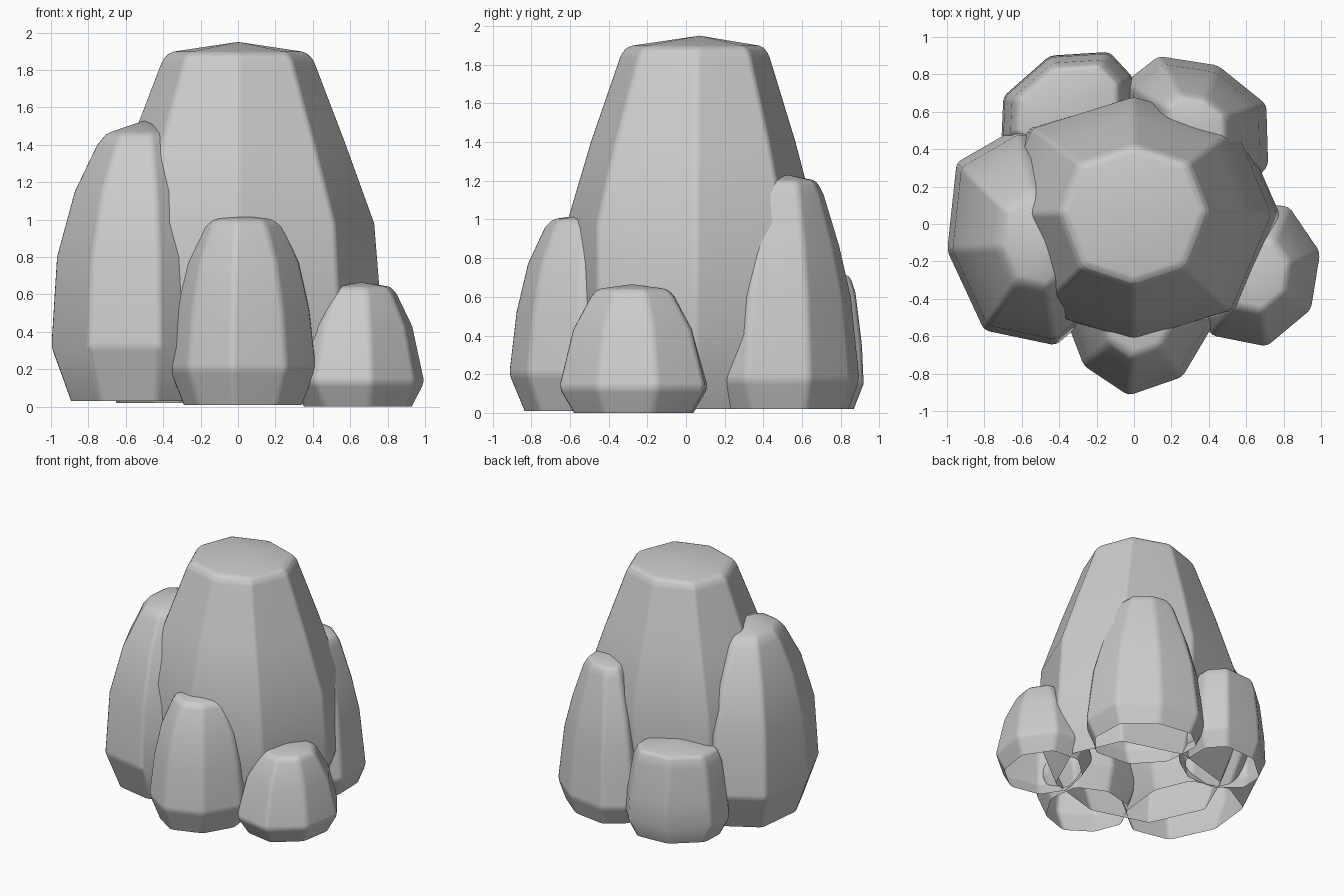
import bpy, bmesh


def rock(name, outline, pivot, levels, apex):
    """Open-bottomed faceted rock: an outline scaled about a pivot at each level."""
    bm = bmesh.new()
    px, py = pivot
    rings = []
    for z, sx, *rest in levels:
        sy = rest[0] if rest else sx
        rings.append([bm.verts.new((px + (x - px) * sx, py + (y - py) * sy, z))
                      for x, y in outline])
    n = len(outline)
    for low, high in zip(rings, rings[1:]):
        for i in range(n):
            j = (i + 1) % n
            bm.faces.new((low[i], low[j], high[j], high[i]))
    tip = bm.verts.new((px, py, apex))
    for i in range(n):
        bm.faces.new((rings[-1][i], rings[-1][(i + 1) % n], tip))
    mesh = bpy.data.meshes.new(name)
    bm.to_mesh(mesh)
    bm.free()
    obj = bpy.data.objects.new(name, mesh)
    bpy.context.collection.objects.link(obj)
    # worn, softened edges
    bevel = obj.modifiers.new("worn_edges", 'BEVEL')
    bevel.width = 0.025
    bevel.segments = 2
    bevel.limit_method = 'ANGLE'
    bevel.angle_limit = 0.4
    for p in mesh.polygons:
        p.use_smooth = True
    weighted = obj.modifiers.new("weighted_normals", 'WEIGHTED_NORMAL')
    weighted.keep_sharp = True
    return obj


# tall central rock
rock("central_rock",
     [(0, -0.62), (0.55, -0.46), (0.78, 0.05), (0.58, 0.51),
      (0, 0.68), (-0.58, 0.51), (-0.78, 0.05), (-0.55, -0.46)],
     (0, 0.07),
     [(0.02, 0.82), (0.4, 1.0), (0.98, 0.94, 1.0), (1.4, 0.745, 0.82),
      (1.86, 0.52, 0.59), (1.895, 0.47, 0.54)], 1.95)

# left rock
rock("left_rock",
     [(-1.0, -0.14), (-0.8, -0.57), (-0.42, -0.65), (-0.15, -0.42),
      (-0.1, 0.05), (-0.25, 0.4), (-0.62, 0.52), (-0.95, 0.33)],
     (-0.5, -0.11),
     [(0.03, 0.79), (0.32, 1.0), (0.8, 0.94), (1.15, 0.75),
      (1.4, 0.51), (1.46, 0.41)], 1.53)

# front rock
rock("front_rock",
     [(-0.03, -0.92), (0.26, -0.82), (0.42, -0.55), (0.38, -0.25),
      (0.1, -0.12), (-0.2, -0.2), (-0.37, -0.5), (-0.27, -0.76)],
     (0.02, -0.5),
     [(0.01, 0.81), (0.2, 1.0), (0.52, 0.91), (0.77, 0.77),
      (0.96, 0.56), (1.0, 0.47)], 1.03)

# low right rock
rock("right_rock",
     [(1.0, -0.15), (0.83, 0.1), (0.55, 0.12), (0.33, -0.08),
      (0.27, -0.38), (0.41, -0.6), (0.71, -0.66), (0.95, -0.46)][::-1],
     (0.66, -0.28),
     [(0.0, 0.8), (0.13, 1.0), (0.43, 0.81), (0.6, 0.57), (0.64, 0.48)], 0.665)

# back right rock
rock("back_right_rock",
     [(0.13, 0.9), (-0.05, 0.76), (-0.03, 0.4), (0.2, 0.15),
      (0.55, 0.12), (0.72, 0.31), (0.71, 0.64), (0.45, 0.85)],
     (0.33, 0.53),
     [(0.02, 0.85), (0.17, 1.0), (0.6, 0.88), (0.86, 0.72),
      (1.13, 0.5), (1.2, 0.4)], 1.23)

# short back left rock
rock("back_left_rock",
     [(-0.7, 0.68), (-0.71, 0.45), (-0.5, 0.28), (-0.2, 0.28),
      (0.0, 0.5), (0.0, 0.78), (-0.13, 0.92), (-0.45, 0.9)],
     (-0.36, 0.62),
     [(0.02, 0.83), (0.15, 1.0), (0.35, 0.97), (0.62, 0.86), (0.71, 0.76)], 0.75)
